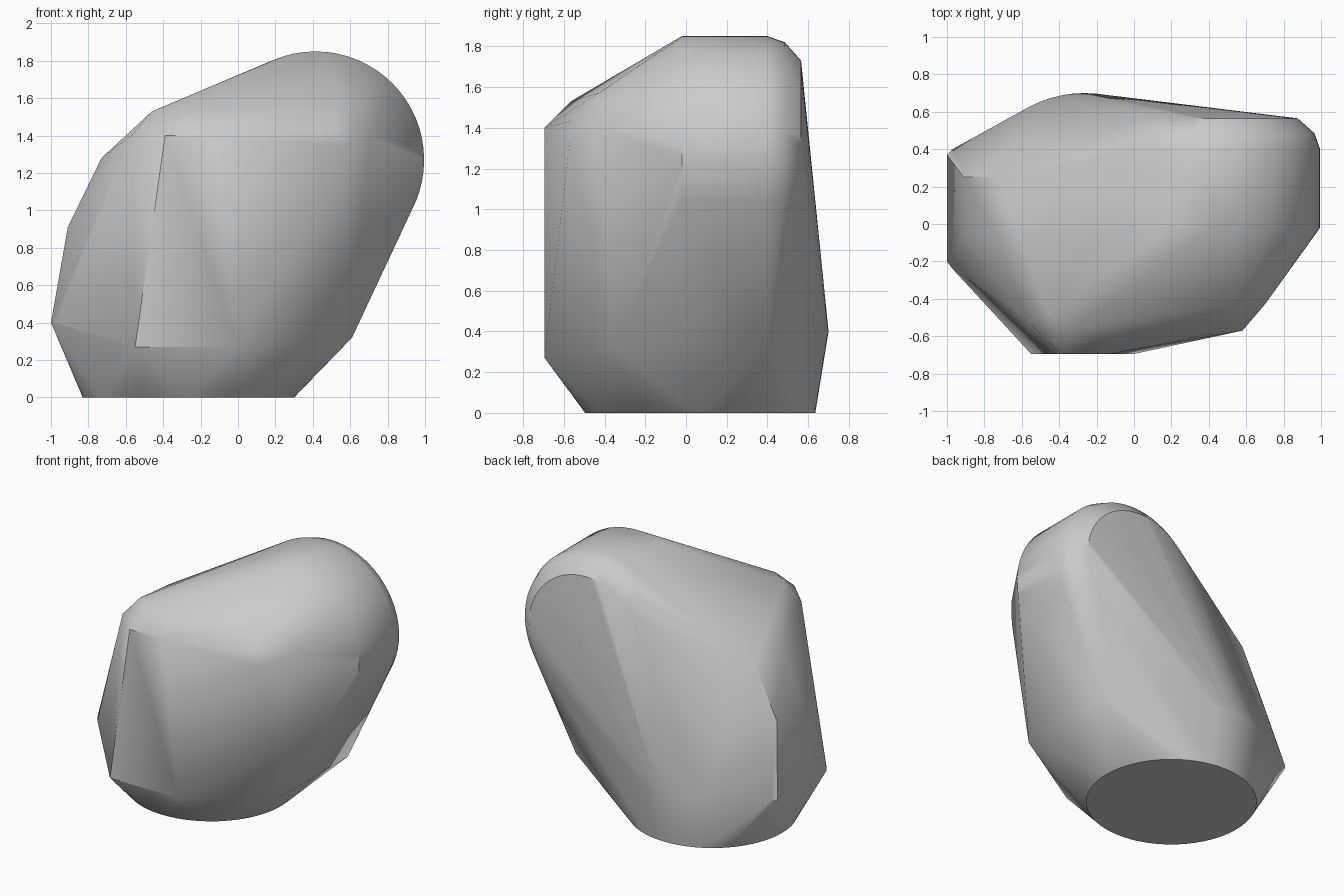
import bpy, bmesh, math

cube = bpy.data.objects.get("Cube")
if cube:
    bpy.data.objects.remove(cube, do_unlink=True)

SEGMENTS = 64
bm = bmesh.new()


def ring(radius, place):
    """Add a circle of hull points; place maps its two offsets to a position."""
    for i in range(SEGMENTS):
        a = math.tau * i / SEGMENTS
        bm.verts.new(place(radius * math.cos(a), radius * math.sin(a)))


def pair(x, y_front, y_back, z):
    """Add a front and a back corner at the same x and z."""
    for y in (y_front, y_back):
        bm.verts.new((x, y, z))


# Round flared foot
for radius, z in ((0.565, 0), (0.63, 0.4)):
    ring(radius, lambda u, v: (u - 0.265, v + 0.07, z))

# Upper barrel along y, with a rounded rim at the back
for radius, y in ((0.58, -0.02), (0.58, 0.4), (0.55, 0.485), (0.46, 0.565)):
    ring(radius, lambda u, v: (u + 0.415, y, v + 1.27))

# Left side corners
pair(-1.0, -0.2, 0.37, 0.4)
pair(-0.97, -0.24, 0.4, 0.4)
pair(-0.91, -0.06, 0.25, 0.91)
pair(-0.73, -0.06, 0.25, 1.28)

# Lower right corners
pair(0.61, -0.36, 0.4, 0.32)

# Front panel and its bevelled upper corners
for corner in ((-0.55, -0.695, 0.27), (0.0, -0.695, 0.27),
               (-0.39, -0.695, 1.4), (-0.13, -0.695, 1.4),
               (-0.57, -0.52, 1.4), (-0.46, -0.48, 1.53), (-0.33, -0.565, 1.53),
               (0.58, -0.57, 1.34), (0.5, -0.57, 1.43),
               (0.7, -0.43, 1.4), (0.54, -0.43, 1.57)):
    bm.verts.new(corner)

# Wrap the points in one convex skin
bmesh.ops.convex_hull(bm, input=bm.verts)
bmesh.ops.delete(bm, geom=[v for v in bm.verts if not v.link_faces], context='VERTS')
bmesh.ops.dissolve_limit(bm, angle_limit=math.radians(0.5), verts=bm.verts, edges=bm.edges)
bmesh.ops.recalc_face_normals(bm, faces=bm.faces)

mesh = bpy.data.meshes.new("body_shell")
bm.to_mesh(mesh)
bm.free()
body = bpy.data.objects.new("body_shell", mesh)
bpy.context.collection.objects.link(body)

# Plain grey finish
grey = bpy.data.materials.new("light_grey")
grey.use_nodes = True
colour = (0.6, 0.6, 0.6, 1)
grey.diffuse_color = colour
grey.node_tree.nodes["Principled BSDF"].inputs["Base Color"].default_value = colour
mesh.materials.append(grey)

bpy.ops.object.select_all(action='DESELECT')
body.select_set(True)
bpy.context.view_layer.objects.active = body
bpy.ops.object.shade_smooth_by_angle(angle=math.radians(35))
